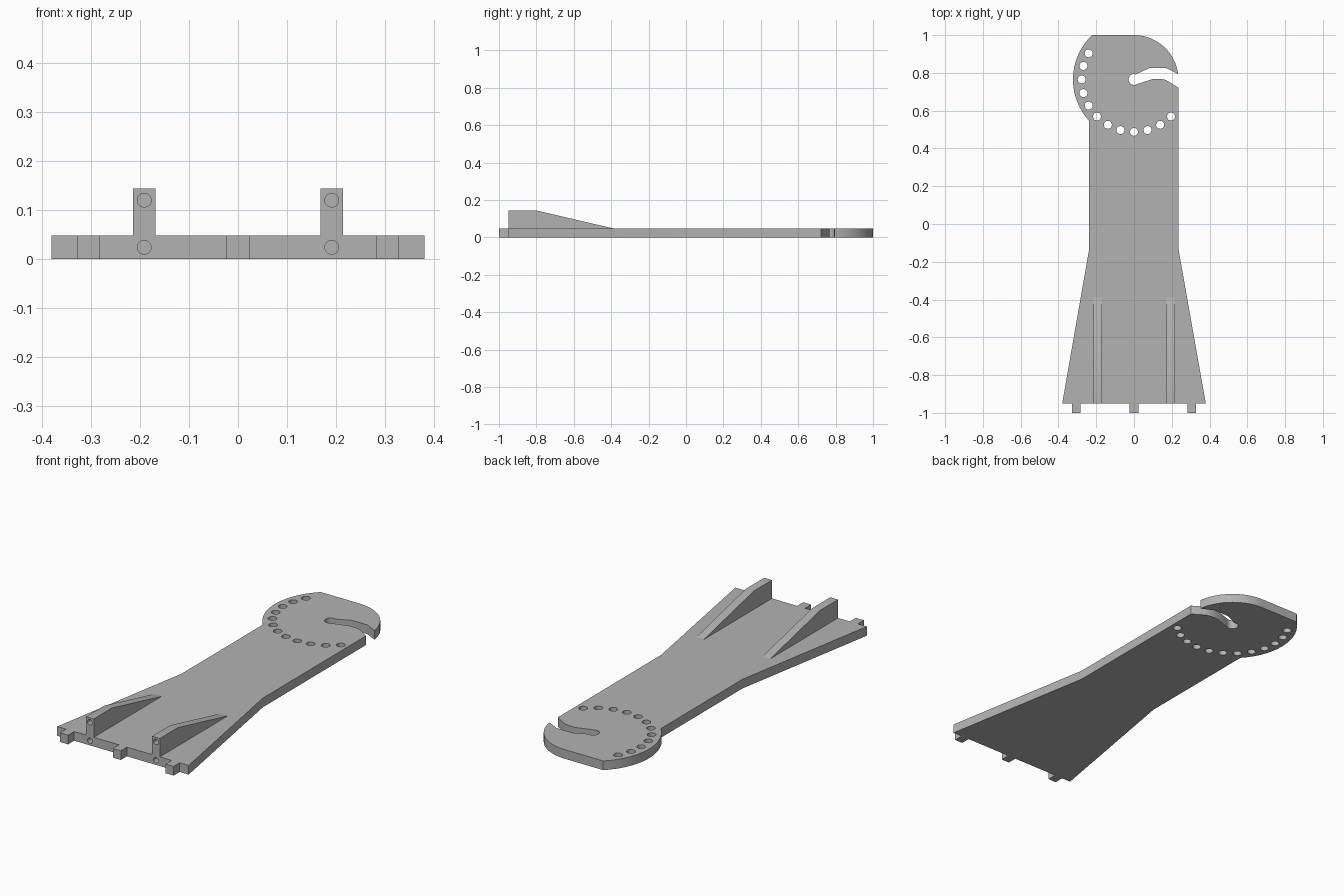
import bpy, bmesh, math
from mathutils import Matrix, Vector

if "Cube" in bpy.data.objects:
    bpy.data.objects.remove(bpy.data.objects["Cube"])

T = 0.048                 # plate thickness
HUB = Vector((0, 0.765))  # centre of the round head

grey = bpy.data.materials.new("plain grey")
grey.diffuse_color = (0.45, 0.45, 0.45, 1)
grey.use_nodes = True
grey.node_tree.nodes["Principled BSDF"].inputs["Base Color"].default_value = grey.diffuse_color


def arc(r, a0, a1, n):
    return [(HUB.x + r * math.cos(math.radians(a0 + (a1 - a0) * i / n)),
             HUB.y + r * math.sin(math.radians(a0 + (a1 - a0) * i / n))) for i in range(n + 1)]


def prism(name, pts, offset):
    """Extrude a closed loop of 3D points along an offset vector."""
    bm = bmesh.new()
    face = bm.faces.new([bm.verts.new(p) for p in pts])
    ext = bmesh.ops.extrude_face_region(bm, geom=[face])
    bmesh.ops.translate(bm, vec=offset, verts=[g for g in ext["geom"] if isinstance(g, bmesh.types.BMVert)])
    bmesh.ops.recalc_face_normals(bm, faces=bm.faces)
    return finish(name, bm)


def finish(name, bm):
    mesh = bpy.data.meshes.new(name)
    bm.to_mesh(mesh)
    bm.free()
    mesh.materials.append(grey)
    ob = bpy.data.objects.new(name, mesh)
    bpy.context.collection.objects.link(ob)
    return ob


def drill(ob, holes):
    """Cut cylinders (centre, radius, depth, axis rotation) out of an object."""
    bm = bmesh.new()
    for centre, r, depth, rot in holes:
        bmesh.ops.create_cone(bm, cap_ends=True, segments=32, radius1=r, radius2=r, depth=depth,
                              matrix=Matrix.Translation(centre) @ rot)
    cutter = finish("hole_cutter", bm)
    cutter.hide_render = True
    mod = ob.modifiers.new("holes", "BOOLEAN")
    mod.operation, mod.solver, mod.object = "DIFFERENCE", "EXACT", cutter
    bpy.context.view_layer.objects.active = ob
    bpy.ops.object.modifier_apply(modifier=mod.name)
    bpy.data.objects.remove(cutter)


def smooth(ob):
    bpy.ops.object.select_all(action="DESELECT")
    ob.select_set(True)
    bpy.context.view_layer.objects.active = ob
    bpy.ops.object.shade_smooth_by_angle(angle=math.radians(25))


# Plate outline, counter-clockwise: tabbed front edge, waist, hooked slot, round head
outline = [(-0.38, -0.95)]
for x in (-0.305, 0, 0.305):
    outline += [(x - 0.023, -0.95), (x - 0.023, -1), (x + 0.023, -1), (x + 0.023, -0.95)]
outline += [(0.38, -0.95), (0.235, -0.13), (0.235, 0.722), (0.17, 0.762), (0.145, 0.768), (0.10, 0.768)]
outline += arc(0.029, 300, 70, 16)                      # round end of the slot
outline += [(0.08, 0.825), (0.17, 0.825)]
outline += arc(0.235, 7, 86, 20) + [(0.0, 1.0)]         # small right shoulder
outline += arc(0.323, 133.3, 222.8, 28)                 # large left shoulder
outline += [(-0.237, -0.13)]
plate = prism("plate", [(x, y, 0) for x, y in outline], (0, 0, T))

# Ring of index holes and the lower bolt holes in the front edge
flat = Matrix.Identity(4)
along_y = Matrix.Rotation(math.pi / 2, 4, "X")
holes = [((x, y, T / 2), 0.021, 0.2, flat) for x, y in arc(0.277, 150, 315, 11)]
holes += [((s * 0.191, -0.95, 0.024), 0.014, 0.2, along_y) for s in (-1, 1)]
drill(plate, holes)
smooth(plate)

# Pair of tapered ribs with the upper bolt holes
for s, side in ((-1, "left"), (1, "right")):
    x = s * 0.191
    profile = [(-0.95, T), (-0.39, T), (-0.80, 0.144), (-0.95, 0.144)]
    rib = prism(side + "_rib", [(x - 0.0225, y, z) for y, z in profile], (0.045, 0, 0))
    drill(rib, [((x, -0.95, 0.12), 0.014, 0.2, along_y)])
    smooth(rib)
